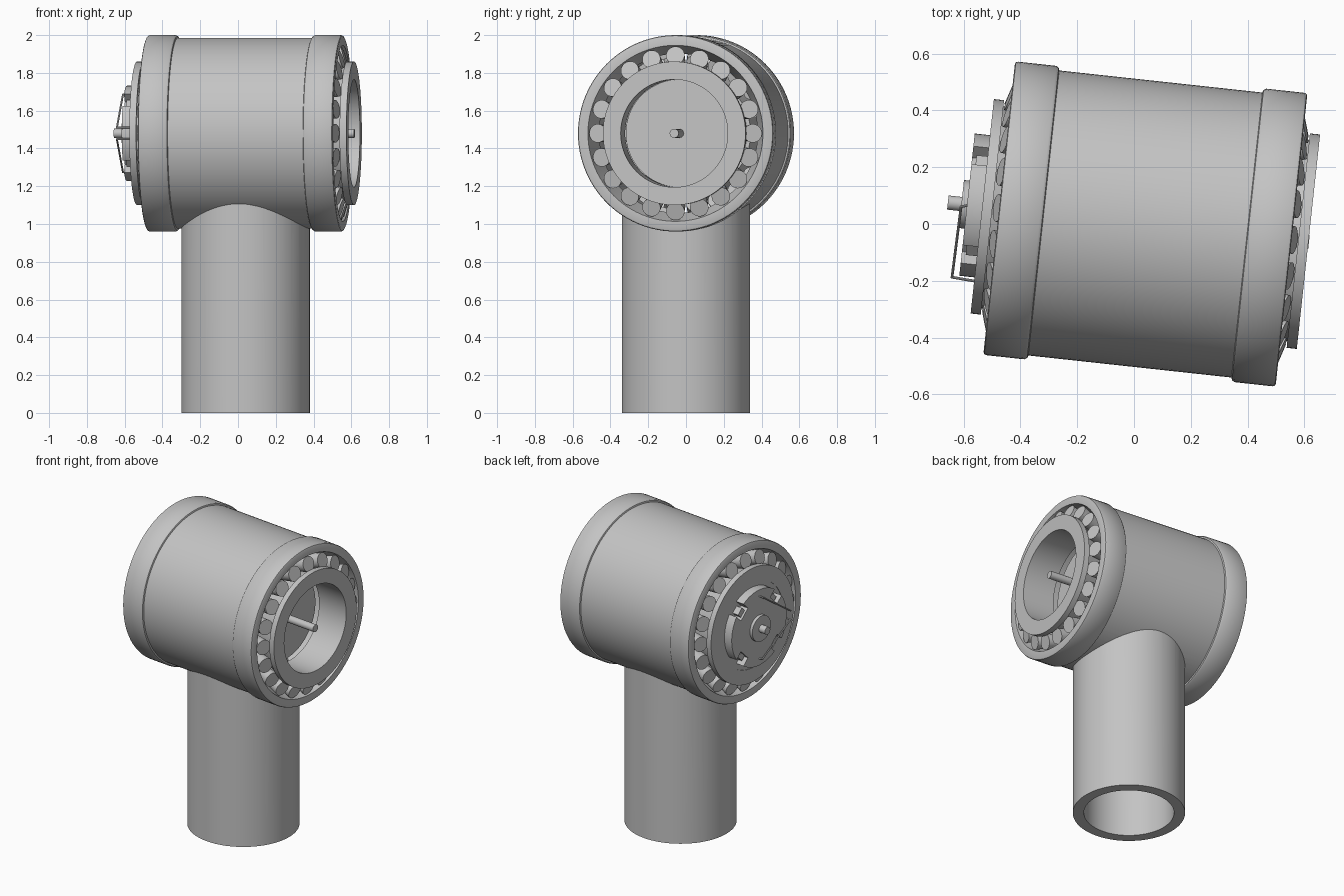
import bpy, bmesh, math
from mathutils import Matrix, Vector

cube = bpy.data.objects.get("Cube")
if cube:
    bpy.data.objects.remove(cube, do_unlink=True)

grey = bpy.data.materials.new("plain grey")
grey.use_nodes = True
colour = (0.55, 0.55, 0.55, 1)
grey.diffuse_color = colour
grey.node_tree.nodes["Principled BSDF"].inputs["Base Color"].default_value = colour

# Hub frame: local x is the hub axis, turned slightly about the post
HUB = Matrix.Translation((0.04, 0, 1.48)) @ Matrix.Rotation(math.radians(-6.2), 4, 'Z')
UPRIGHT = Matrix.Translation((0.04, 0, 0)) @ Matrix.Rotation(math.radians(-90), 4, 'Y')
parts = []


def finish(name, bm, frame=HUB):
    bmesh.ops.remove_doubles(bm, verts=bm.verts, dist=1e-5)
    bmesh.ops.recalc_face_normals(bm, faces=bm.faces)
    mesh = bpy.data.meshes.new(name)
    bm.to_mesh(mesh)
    bm.free()
    mesh.materials.append(grey)
    ob = bpy.data.objects.new(name, mesh)
    ob.matrix_world = frame
    bpy.context.collection.objects.link(ob)
    parts.append(ob)
    return ob


def lathe(name, profile, side=1, frame=HUB, steps=96):
    """Spin a closed (along, radius) profile around the local x axis."""
    bm = bmesh.new()
    rings = []
    for i in range(steps):
        a = math.tau * i / steps
        rings.append([bm.verts.new((side * t, r * math.cos(a), r * math.sin(a)))
                      for t, r in profile])
    n = len(profile)
    for i in range(steps):
        p, q = rings[i], rings[(i + 1) % steps]
        for j in range(n):
            k = (j + 1) % n
            if profile[j][1] or profile[k][1]:
                bm.faces.new((p[j], p[k], q[k], q[j]))
    return finish(name, bm, frame)


def rod(name, start, end, radius, **kw):
    return lathe(name, [(start, 0), (start, radius), (end, radius), (end, 0)], **kw)


def add_box(bm, size, matrix):
    bmesh.ops.create_cube(bm, size=1, matrix=matrix @ Matrix.Diagonal((*size, 1)))


def cut(target, cutter):
    mod = target.modifiers.new("cut", 'BOOLEAN')
    mod.operation = 'DIFFERENCE'
    mod.solver = 'EXACT'
    mod.object = cutter
    bpy.context.view_layer.update()
    with bpy.context.temp_override(object=target, active_object=target):
        bpy.ops.object.modifier_apply(modifier=mod.name)
    parts.remove(cutter)
    bpy.data.objects.remove(cutter, do_unlink=True)


# Hollow post and the tubular housing it opens into
post = lathe("post", [(0, 0.273), (0, 0.34), (1.3, 0.34), (1.3, 0.273)], frame=UPRIGHT)
cut(post, rod("post_trim", -0.6, 0.6, 0.48))
housing = lathe("housing", [(-0.4, 0.455), (-0.4, 0.505), (0.4, 0.505), (0.4, 0.455)])
cut(housing, rod("housing_bore", 0.5, 1.4, 0.273, frame=UPRIGHT))

# A tapered roller bearing in a collar at each end
ROLLERS = 20
for side, label in ((1, "left"), (-1, "right")):
    lathe(label + "_collar",
          [(0.36, 0.49), (0.36, 0.506), (0.363, 0.514), (0.372, 0.52), (0.508, 0.52),
           (0.515, 0.517), (0.518, 0.51), (0.518, 0.466), (0.37, 0.422)], side)
    lathe(label + "_inner_race",
          [(0.36, 0.285), (0.36, 0.305), (0.542, 0.358), (0.542, 0.38),
           (0.578, 0.38), (0.578, 0.285)], side)
    bm = bmesh.new()
    for i in range(ROLLERS):
        a = math.tau * i / ROLLERS
        axis = Vector((side * math.cos(0.3), math.sin(0.3), 0))
        centre = Vector((side * 0.525, 0.413, 0)) - axis * 0.07
        place = (Matrix.Rotation(a, 4, 'X') @ Matrix.Translation(centre)
                 @ axis.to_track_quat('Z', 'Y').to_matrix().to_4x4())
        bmesh.ops.create_cone(bm, cap_ends=True, segments=32, radius1=0.041,
                              radius2=0.049, depth=0.14, matrix=place)
    finish(label + "_rollers", bm)

# Motor body inside the races, with its output shaft
rod("motor_body", -0.574, 0.33, 0.285)
rod("output_shaft", 0.32, 0.58, 0.024, steps=32)

# Notched end cover, hub boss and rear shaft
cover = rod("end_cover", -0.632, -0.57, 0.252)
turns = [math.radians(45 + 90 * i) for i in range(4)]
bm = bmesh.new()
for a in turns:
    add_box(bm, (0.2, 0.12, 0.09),
            Matrix.Rotation(a, 4, 'X') @ Matrix.Translation((-0.6, 0.25, 0)))
cut(cover, finish("notch_cutter", bm))
bm = bmesh.new()
for a in turns:
    add_box(bm, (0.045, 0.04, 0.05),
            Matrix.Rotation(a, 4, 'X') @ Matrix.Translation((-0.595, 0.205, 0)))
finish("brush_blocks", bm)
rod("hub_boss", -0.652, -0.62, 0.085, steps=48)
rod("rear_shaft", -0.70, -0.64, 0.025, steps=32)

# Two bent lead wires
for s, label in ((1, "upper"), (-1, "lower")):
    path = [Vector(p) for p in ((-0.625, 0, 0.21 * s), (-0.652, -0.01, 0.205 * s),
                                (-0.657, -0.26, 0.03 * s), (-0.575, -0.265, 0.03 * s))]
    bm = bmesh.new()
    for a, b in zip(path, path[1:]):
        d = b - a
        bmesh.ops.create_cone(bm, cap_ends=True, segments=10, radius1=0.005, radius2=0.005,
                              depth=d.length + 0.004,
                              matrix=Matrix.Translation((a + b) / 2)
                              @ d.to_track_quat('Z', 'Y').to_matrix().to_4x4())
    finish(label + "_wire", bm)

# Smooth round surfaces, keep edges crisp
bpy.ops.object.select_all(action='DESELECT')
for ob in parts:
    ob.select_set(True)
bpy.context.view_layer.objects.active = parts[0]
bpy.ops.object.shade_smooth_by_angle(angle=math.radians(35))
